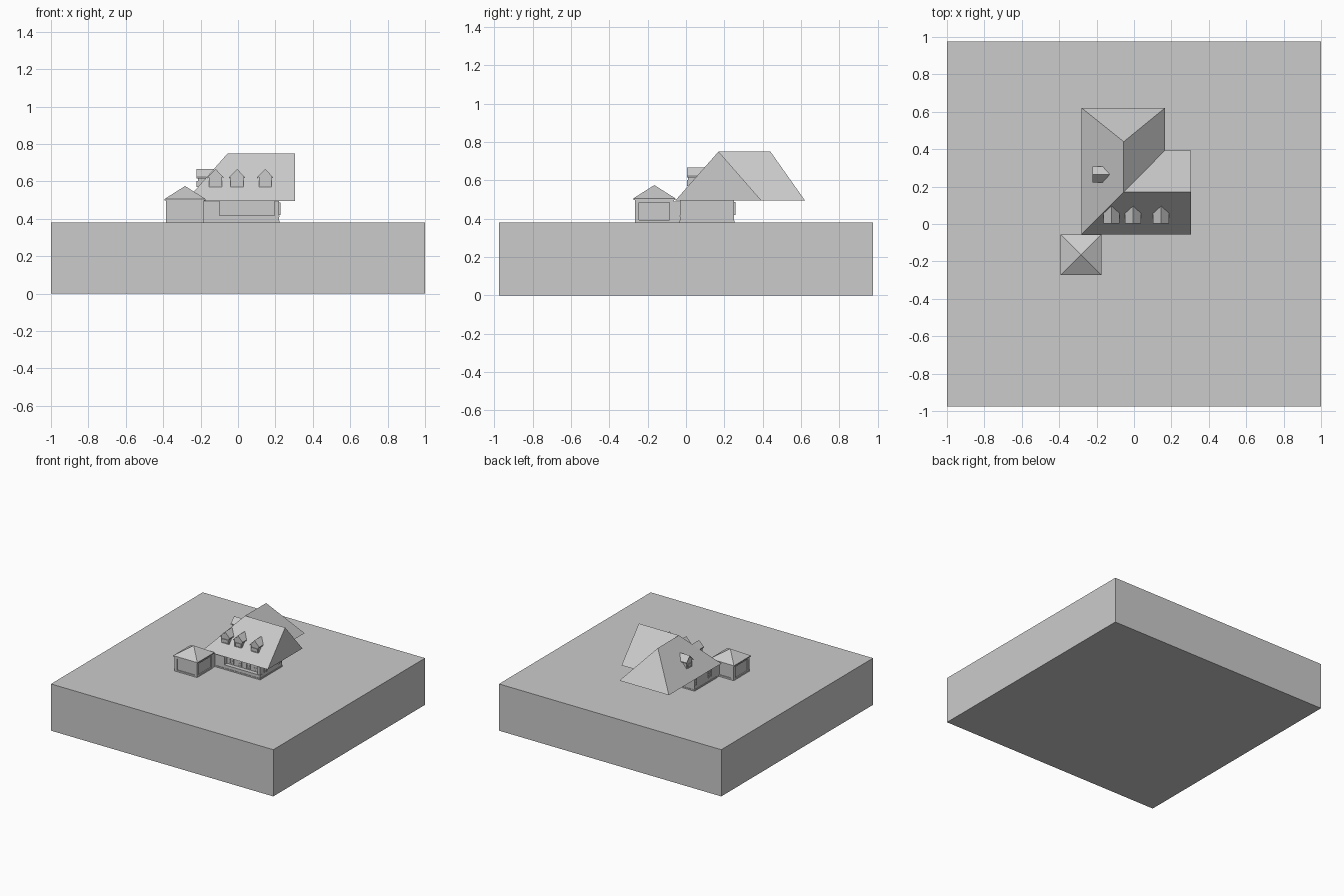
import bpy, math
from mathutils import Matrix, Vector

if "Cube" in bpy.data.objects:
    bpy.data.objects.remove(bpy.data.objects["Cube"])


def mesh(name, verts, faces, mat=None):
    me = bpy.data.meshes.new(name)
    me.from_pydata([(mat @ Vector(v)) if mat else v for v in verts], [], faces)
    me.update()
    ob = bpy.data.objects.new(name, me)
    bpy.context.collection.objects.link(ob)
    return ob


def box(name, x, y, z, mat=None):
    v = [(a, b, c) for c in z for b in y for a in x]
    f = [(0, 2, 3, 1), (4, 5, 7, 6), (0, 1, 5, 4), (2, 6, 7, 3), (0, 4, 6, 2), (1, 3, 7, 5)]
    return mesh(name, v, f, mat)


def prism(name, profile, y0, y1, mat=None):
    # extrude an x-z outline along y
    n = len(profile)
    v = [(x, y, z) for y in (y0, y1) for x, z in profile]
    f = [tuple(range(n)), tuple(reversed(range(n, 2 * n)))]
    f += [(i, i + n, (i + 1) % n + n, (i + 1) % n) for i in range(n)]
    return mesh(name, v, f, mat)


def place(x, y, z, deg):
    return Matrix.Translation((x, y, z)) @ Matrix.Rotation(math.radians(deg), 4, 'Z')


def window(name, mat, w, h, rows=3):
    # framed window with glazing bars, outside is local -y
    t = 0.005
    box(name + "_pane", (-w / 2, w / 2), (-0.002, 0.002), (0, h), mat)
    for s in (-1, 1):
        c = s * (w - t) / 2
        box(name + "_jamb", (c - t / 2, c + t / 2), (-0.006, 0.002), (0, h), mat)
    for i in range(rows + 1):
        z = i * (h - t) / rows
        box(name + "_bar", (-w / 2, w / 2), (-0.005, 0.002), (z, z + t), mat)


def dormer(name, mat):
    # small gabled dormer, face at local y = 0
    prism(name + "_body", [(-.034, 0), (.034, 0), (.034, .06), (0, .095), (-.034, .06)], 0, .10, mat)
    prism(name + "_roof", [(-.043, .05), (0, .094), (.043, .05), (.043, .057), (0, .101), (-.043, .057)],
          -.006, .10, mat)
    window(name + "_window", mat @ Matrix.Translation((0, 0, .005)), .056, .032, 1)


# ground block
box("ground_block", (-1, 1), (-.975, .975), (0, .38))

# L-shaped main roof: gable to the right, hip at the back
z0, z1 = .495, .75
rv = [(-.28, -.055, z0), (.305, -.055, z0), (.305, .393, z0), (.165, .393, z0), (.165, .62, z0),
      (-.28, .62, z0), (-.055, .17, z1), (.305, .17, z1), (-.055, .44, z1)]
mesh("main_roof", rv, [(0, 1, 7, 6), (1, 2, 7), (2, 3, 6, 7), (3, 4, 8, 6), (4, 5, 8),
                       (5, 0, 6, 8), (5, 4, 3, 2, 1, 0)])

# walls with a shallow recessed front and a low parapet
box("main_walls", (-.25, .22), (0, .25), (.38, z0))
box("front_bay", (-.25, -.10), (-.03, 0), (.38, z0))
box("front_parapet", (-.10, .22), (-.03, 0), (.38, .41))
box("parapet_cap", (-.10, .222), (-.034, 0), (.41, .417))
box("corner_post", (.195, .22), (-.03, 0), (.417, z0))
box("plinth", (-.254, .223), (-.034, .253), (.38, .39))
for i, x in enumerate((-.055, .02, .095, .16)):
    window(f"front_window_{i}", place(x, 0, .425, 0), .035, .06)
for i, y in enumerate((.035, .22)):
    window(f"right_window_{i}", place(.22, y, .42, 90), .035, .068)
    window(f"left_window_{i}", place(-.25, y + .02, .42, -90), .035, .068)

# dormers
for i, x in enumerate((-.12, -.005, .145)):
    dormer(f"front_dormer_{i}", place(x, .01, .565, 0))
dormer("left_dormer", place(-.215, .265, .565, -90))

# corner pavilion: core, posts, sills and pyramid roof
cx, cy, h = -.283, -.165, .102
box("pavilion_core", (cx - .094, cx + .094), (cy - .094, cy + .094), (.38, .50))
for sx in (-1, 1):
    for sy in (-1, 1):
        px, py = cx + sx * .091, cy + sy * .091
        box("pavilion_post", (px - .011, px + .011), (py - .011, py + .011), (.38, .50))
box("pavilion_base", (cx - h, cx + h), (cy - h, cy + h), (.38, .392))
box("pavilion_beam", (cx - h, cx + h), (cy - h, cy + h), (.485, .50))
e = .109
box("pavilion_eaves", (cx - e, cx + e), (cy - e, cy + e), (.498, .506))
mesh("pavilion_roof", [(cx - e, cy - e, .506), (cx + e, cy - e, .506), (cx + e, cy + e, .506),
                       (cx - e, cy + e, .506), (cx, cy, .575)],
     [(0, 1, 4), (1, 2, 4), (2, 3, 4), (3, 0, 4), (3, 2, 1, 0)])
# short link between pavilion and house
box("pavilion_link", (-.25, -.185), (-.075, -.03), (.38, .49))
